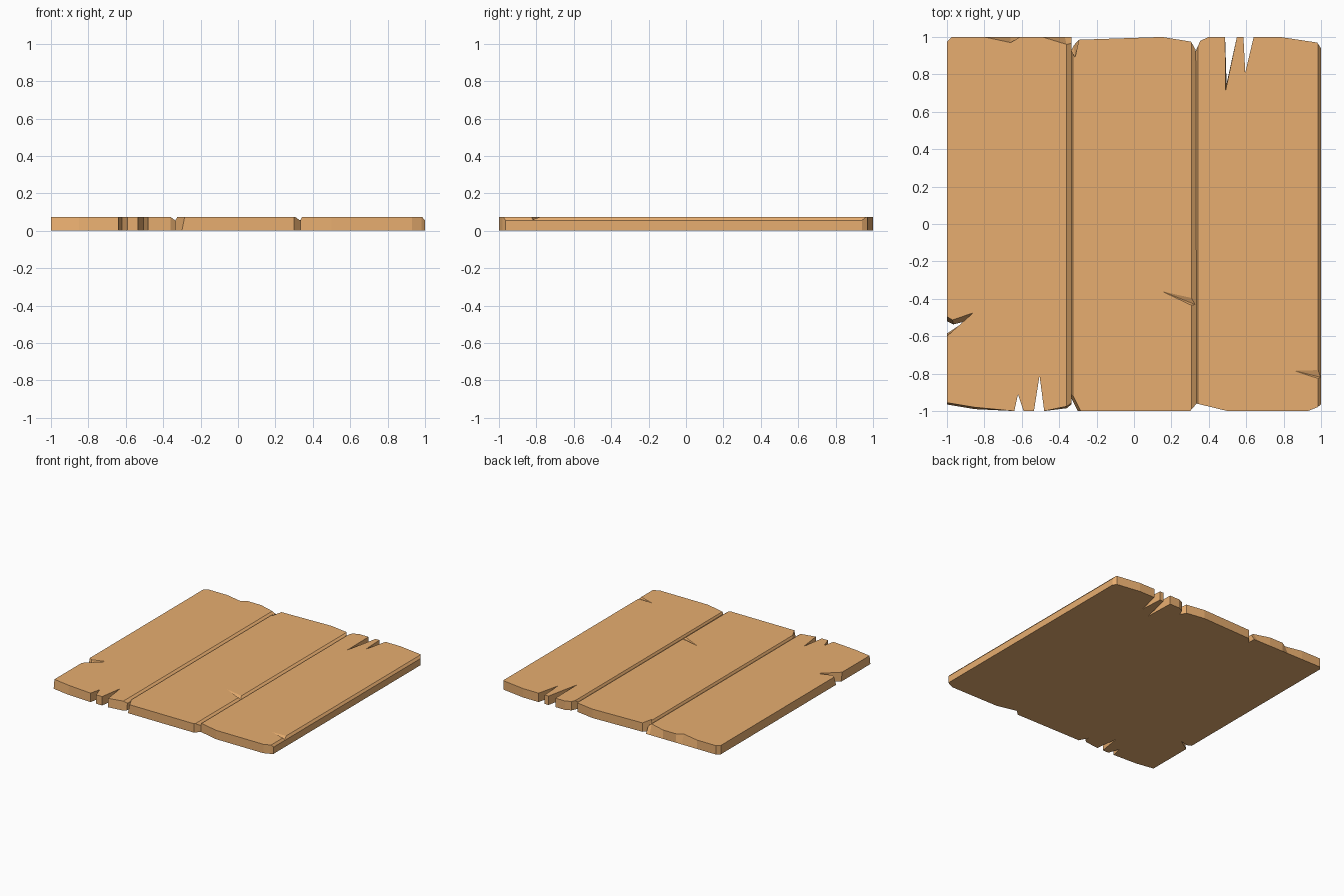
import bpy, bmesh
from mathutils import Vector

if "Cube" in bpy.data.objects:
    bpy.data.objects.remove(bpy.data.objects["Cube"])

H, GROOVE = 0.073, 0.055

wood = bpy.data.materials.new("wood")
wood.diffuse_color = (0.8, 0.42, 0.16, 1)
wood.use_nodes = True
wood.node_tree.nodes["Principled BSDF"].inputs["Base Color"].default_value = wood.diffuse_color


def add_object(name, bm):
    bmesh.ops.recalc_face_normals(bm, faces=bm.faces[:])
    mesh = bpy.data.meshes.new(name)
    bm.to_mesh(mesh)
    bm.free()
    mesh.materials.append(wood)
    ob = bpy.data.objects.new(name, mesh)
    bpy.context.collection.objects.link(ob)
    return ob


def plank(name, outline, chamfers):
    """Outline points are (x, y), or (x, y, foot_x, foot_y) where the wall slants."""
    bm = bmesh.new()
    top = [bm.verts.new((p[0], p[1], H)) for p in outline]
    foot = [bm.verts.new((p[-2], p[-1], 0)) for p in outline]
    bm.faces.new(top)
    bm.faces.new(foot[::-1])
    n = len(outline)
    for i in range(n):
        j = (i + 1) % n
        bm.faces.new((foot[i], foot[j], top[j], top[i]))
    # worn long edges
    for x, side, width in chamfers:
        cut = bmesh.ops.bisect_plane(
            bm, geom=bm.verts[:] + bm.edges[:] + bm.faces[:],
            plane_co=(x, 0, GROOVE),
            plane_no=Vector((side * (H - GROOVE), 0, width)).normalized(),
            clear_outer=True)
        edges = [e for e in cut["geom_cut"] if isinstance(e, bmesh.types.BMEdge)]
        bmesh.ops.holes_fill(bm, edges=edges, sides=0)
    return add_object(name, bm)


def gouge(target, tip, a, b, low):
    """Cut a shallow splinter: a wedge deepening from the tip to the plank edge."""
    bm = bmesh.new()
    v = [bm.verts.new(p) for p in (
        (*tip, H), (*a, H), (*b, H), (*low, 0.057),
        (*tip, H + 0.03), (*a, H + 0.03), (*b, H + 0.03))]
    for f in ((0, 1, 3), (0, 3, 2), (1, 2, 3), (4, 5, 6),
              (0, 1, 5, 4), (1, 2, 6, 5), (2, 0, 4, 6)):
        bm.faces.new([v[i] for i in f])
    cutter = add_object(target.name + "_splinter_cutter", bm)
    cutter.hide_render = True
    cutter.hide_set(True)
    mod = target.modifiers.new("splinter", 'BOOLEAN')
    mod.operation, mod.solver, mod.object = 'DIFFERENCE', 'EXACT', cutter


# left plank: split front end, torn left edge, chipped back end
left = plank("left_plank", [
    (-1, -.955, -1, -.965), (-.85, -.98, -.85, -.99), (-.64, -1), (-.62, -.91),
    (-.59, -1), (-.535, -1), (-.505, -.81), (-.48, -1), (-.36, -.975, -.36, -.985),
    (-.335, -.955, -.335, -.965),
    (-.335, .955, -.335, 1), (-.36, .96, -.37, 1), (-.49, 1), (-.61, 1),
    (-.66, .97, -.66, 1), (-.8, 1), (-.975, 1), (-1, .975),
    (-1, -.495, -1, -.52), (-.97, -.513, -.965, -.537), (-.86, -.475, -.9, -.52),
    (-1, -.6, -1, -.585)],
    [(-.335, 1, .025)])

# middle plank: nearly straight ends with broken corners
middle = plank("middle_plank", [
    (-.335, -.9, -.335, -.93), (-.285, -1, -.3, -1), (.3, -1), (.335, -.96),
    (.33, .93), (.305, .975), (.15, 1), (-.295, .985),
    (-.315, .89, -.322, .955), (-.335, .93)],
    [(.332, 1, .025), (-.335, -1, .01)])

# right plank: two long splits in the back end
right = plank("right_plank", [
    (.335, -.96), (.5, -1), (.93, -1), (.98, -.98), (1, -.965),
    (1, .94), (.98, .97), (.78, 1), (.64, 1), (.595, .81), (.585, 1), (.55, 1),
    (.49, .715, .495, .75), (.487, 1), (.4, 1), (.355, .98), (.33, .925)],
    [(1, 1, .015), (.332, -1, .01)])

# splinters on the top faces
gouge(middle, (.15, -.36), (.35, -.405), (.35, -.455), (.35, -.44))
gouge(right, (.86, -.785), (1.02, -.78), (1.02, -.838), (1.02, -.825))
